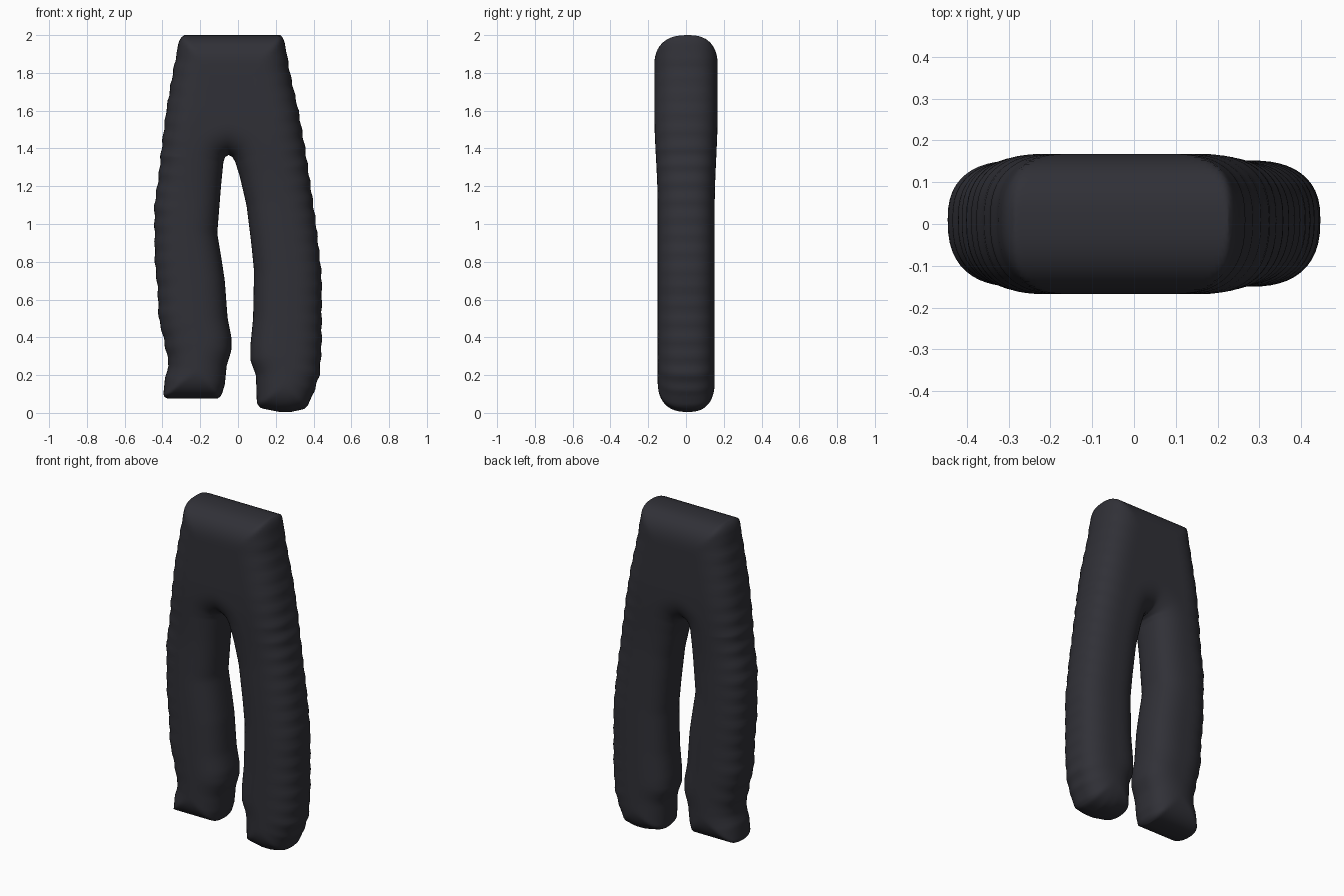
import bpy, bmesh, math
from mathutils import Vector

cube = bpy.data.objects.get("Cube")
if cube:
    bpy.data.objects.remove(cube, do_unlink=True)

CROTCH_X, CROTCH_Z, TOP_Z = -0.05, 1.365, 2.0
SEAM_Y = 0.01      # where the front and back panels meet
ROUND = 0.17       # how far the puffed edge reaches inward
COLS = 26

# Silhouette profiles as (height, x), from waist to hem
SIDES = {
    "left": dict(
        outer=[(2, .225), (1.985, .238), (1.96, .247), (1.8, .275), (1.6, .32), (1.4, .355),
               (1.2, .385), (1, .413), (.85, .43), (.72, .443), (.36, .443), (.2, .432),
               (.12, .405), (.04, .37), (.02, .35), (.005, .28)],
        inner=[(1.365, -.05), (1.355, -.03), (1.33, -.015), (1.25, .01), (1.1, .045), (.9, .07),
               (.75, .085), (.5, .08), (.35, .065), (.28, .065), (.2, .095), (.05, .1),
               (.025, .12), (.005, .22)]),
    "right": dict(
        outer=[(2, -.285), (1.985, -.303), (1.96, -.315), (1.8, -.345), (1.6, -.38), (1.4, -.405),
               (1.25, -.42), (1.1, -.443), (.8, -.44), (.65, -.425), (.5, -.42), (.4, -.395),
               (.25, -.365), (.2, -.385), (.1, -.395), (.085, -.39), (.075, -.37)],
        inner=[(1.365, -.05), (1.355, -.068), (1.33, -.077), (1.2, -.09), (.95, -.11), (.8, -.085),
               (.7, -.07), (.5, -.055), (.4, -.035), (.33, -.035), (.25, -.06), (.15, -.07),
               (.1, -.085), (.085, -.095), (.075, -.11)]),
}


def sample(profile, z):
    """Interpolate x along a profile that runs downward."""
    for (z0, x0), (z1, x1) in zip(profile, profile[1:]):
        if z >= z1:
            return x0 + (x1 - x0) * (z0 - z) / (z0 - z1)
    return profile[-1][1]


def eased(start, end, count):
    """Values bunched toward both ends."""
    return [start + (end - start) * (1 - math.cos(math.pi * i / count)) / 2
            for i in range(count + 1)]


def make_rows(side):
    hem = side["outer"][-1][0]
    heights = eased(TOP_Z, CROTCH_Z, 36) + eased(CROTCH_Z, hem, 84)[1:]
    rows = []
    for z in heights:
        inner = CROTCH_X if z >= CROTCH_Z else sample(side["inner"], z)
        outer = sample(side["outer"], z)
        # faint cloth ripples along the outer seam
        if hem + 0.1 < z < TOP_Z - 0.1:
            outer += 0.003 * math.sin(z * 68)
        rows.append((z, inner, outer))
    return rows


def edge_segments(all_rows):
    """Closed silhouette without the centre line."""
    segs = []
    for rows in all_rows:
        legs = [r for r in rows if r[0] <= CROTCH_Z + 1e-6]
        outer = [Vector((o, z)) for z, i, o in rows]
        inner = [Vector((i, z)) for z, i, o in legs]
        loop = [Vector((CROTCH_X, TOP_Z))] + outer + inner[::-1]
        segs += list(zip(loop, loop[1:]))
    return [(a, b - a, max((b - a).length_squared, 1e-12)) for a, b in segs]


def edge_distance(p, segs):
    best = 1.0
    for a, d, length2 in segs:
        v = p - a
        t = min(1.0, max(0.0, v.dot(d) / length2))
        best = min(best, (v - d * t).length_squared)
    return math.sqrt(best)


def puff(p, segs):
    """Half thickness of the garment at a silhouette point."""
    d = edge_distance(p, segs)
    if d < 1e-5:
        return 0.0
    blend = min(1.0, max(0.0, (p.y - 1.1) / 0.5))
    full = 0.151 + 0.017 * blend * blend * (3 - 2 * blend)
    return full * (1 - (1 - min(1.0, d / ROUND)) ** 2.5) ** 0.4


# Cloth material
cloth = bpy.data.materials.new("charcoal cloth")
colour = (0.030, 0.030, 0.038, 1)
cloth.use_nodes = True
cloth.diffuse_color = colour
bsdf = cloth.node_tree.nodes["Principled BSDF"]
bsdf.inputs["Base Color"].default_value = colour
bsdf.inputs["Roughness"].default_value = 0.9

# Front and back panels for both halves, welded along the seams
bm = bmesh.new()
all_rows = [make_rows(side) for side in SIDES.values()]
segs = edge_segments(all_rows)
for rows in all_rows:
    grid = []
    for z, inner, outer in rows:
        line = []
        for x in eased(inner, outer, COLS):
            h = puff(Vector((x, z)), segs)
            line.append([bm.verts.new((x, SEAM_Y * (1 - h / 0.168) + s * h, z)) for s in (-1, 1)])
        grid.append(line)
    for up, low in zip(grid, grid[1:]):
        for c in range(COLS):
            for s in (0, 1):
                bm.faces.new((up[c][s], up[c + 1][s], low[c + 1][s], low[c][s]))
bmesh.ops.remove_doubles(bm, verts=bm.verts, dist=2e-5)
bmesh.ops.recalc_face_normals(bm, faces=bm.faces)
for f in bm.faces:
    f.smooth = True

mesh = bpy.data.meshes.new("trousers")
bm.to_mesh(mesh)
bm.free()
mesh.materials.append(cloth)
trousers = bpy.data.objects.new("trousers", mesh)
bpy.context.collection.objects.link(trousers)
